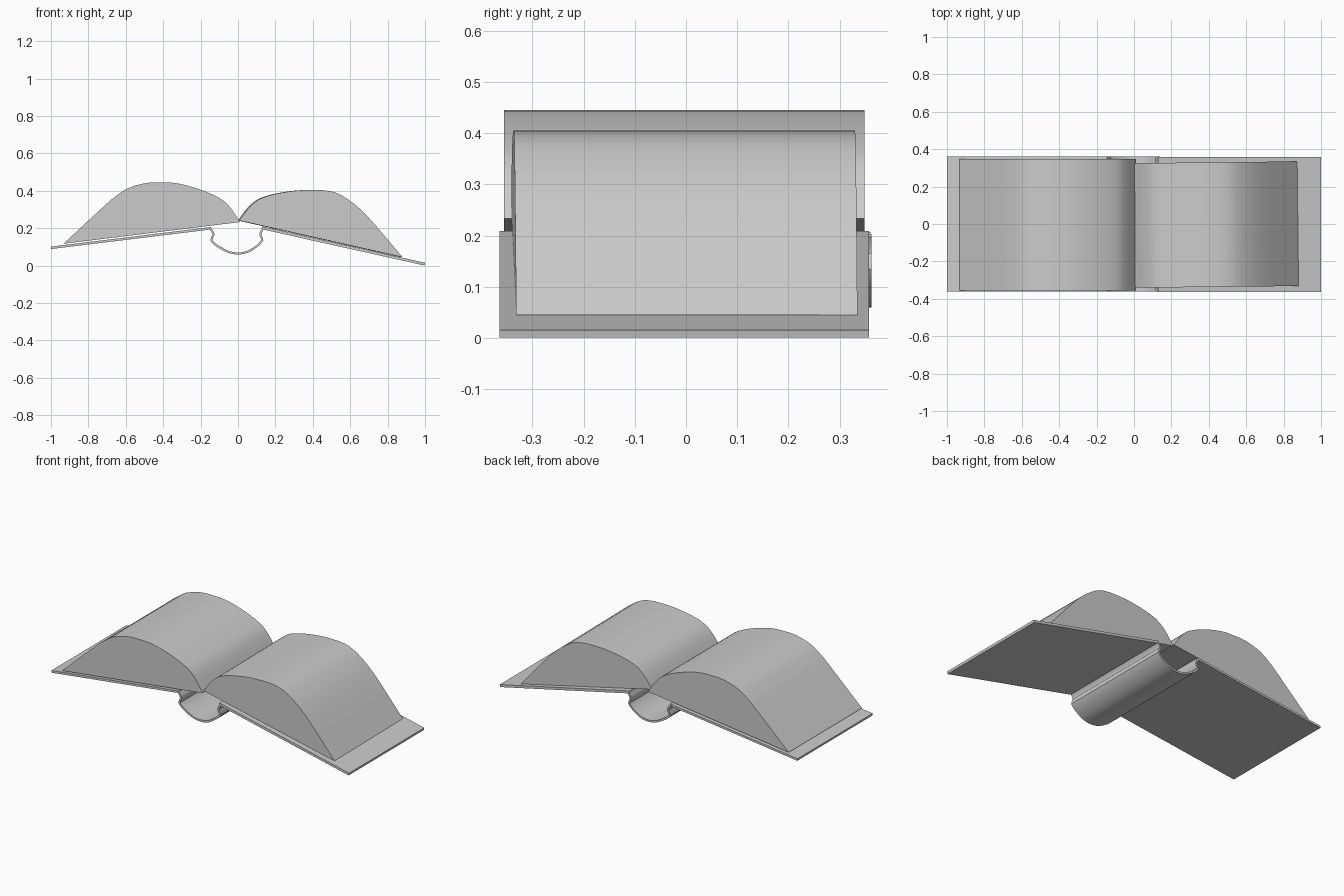
import bpy, bmesh, math
from mathutils import Vector

if "Cube" in bpy.data.objects:
    bpy.data.objects.remove(bpy.data.objects["Cube"])


def smooth_path(pts, steps=3):
    """Catmull-Rom curve through the given 2D points."""
    p = [Vector(q) for q in pts]
    p = [2 * p[0] - p[1]] + p + [2 * p[-1] - p[-2]]
    out = []
    for i in range(1, len(p) - 2):
        a, b, c, d = p[i - 1:i + 3]
        for s in range(steps):
            t = s / steps
            out.append(0.5 * (2 * b + (c - a) * t + (2 * a - 5 * b + 4 * c - d) * t ** 2
                              + (3 * b - a - 3 * c + d) * t ** 3))
    return out + [p[-2]]


def ribbon(path, thick):
    """Closed outline of a thin sheet following a 2D path."""
    path = [Vector(q) for q in path]
    left, right = [], []
    for i, q in enumerate(path):
        d = (path[min(i + 1, len(path) - 1)] - path[max(i - 1, 0)]).normalized()
        n = Vector((-d.y, d.x)) * thick / 2
        left.append(q + n)
        right.append(q - n)
    return left + right[::-1]


def extrude(name, outline, y0, y1, turn=0.0):
    """Extrude an xz outline along y, with a slight turn about z."""
    bm = bmesh.new()
    face = bm.faces.new([bm.verts.new((p[0], y0, p[1])) for p in outline])
    ext = bmesh.ops.extrude_face_region(bm, geom=[face])
    verts = [g for g in ext["geom"] if isinstance(g, bmesh.types.BMVert)]
    bmesh.ops.translate(bm, verts=verts, vec=(0, y1 - y0, 0))
    bmesh.ops.recalc_face_normals(bm, faces=bm.faces)
    for v in bm.verts:
        x, y = v.co.x, v.co.y
        v.co.x, v.co.y = x - turn * y, y + turn * x
    mesh = bpy.data.meshes.new(name)
    bm.to_mesh(mesh)
    bm.free()
    ob = bpy.data.objects.new(name, mesh)
    bpy.context.collection.objects.link(ob)
    bpy.ops.object.select_all(action='DESELECT')
    ob.select_set(True)
    bpy.context.view_layer.objects.active = ob
    bpy.ops.object.shade_smooth_by_angle(angle=math.radians(35))
    return ob


# Page blocks: arched top, straight underside
left_top = [(-0.933, 0.117), (-0.714, 0.32), (-0.66, 0.366), (-0.59, 0.413), (-0.495, 0.441),
            (-0.41, 0.445), (-0.32, 0.439), (-0.206, 0.408), (-0.1, 0.362), (-0.045, 0.315),
            (0.012, 0.233)]
right_top = [(0.003, 0.241), (0.06, 0.315), (0.125, 0.362), (0.23, 0.39), (0.355, 0.404),
             (0.49, 0.398), (0.58, 0.357), (0.69, 0.262), (0.876, 0.045)]
extrude("left_pages", smooth_path(left_top), -0.355, 0.348)
extrude("right_pages", smooth_path(right_top), -0.341, 0.325, turn=0.011)

# Cover boards
extrude("left_cover", ribbon([(-1.0, 0.095), (-0.143, 0.2)], 0.013), -0.36, 0.36)
extrude("right_cover", ribbon([(0.128, 0.202), (0.999, 0.008)], 0.015), -0.364, 0.357)

# Spine: thin sheet with folded hinges and a rounded back
spine = [(-0.15, 0.2), (-0.137, 0.182), (-0.131, 0.164), (-0.142, 0.136), (-0.115, 0.108),
         (-0.068, 0.081), (-0.035, 0.069), (0.0, 0.065), (0.035, 0.069), (0.068, 0.082),
         (0.103, 0.106), (0.13, 0.136), (0.12, 0.164), (0.125, 0.182), (0.135, 0.2)]
extrude("spine", ribbon(smooth_path(spine, 2), 0.011), -0.361, 0.362)
